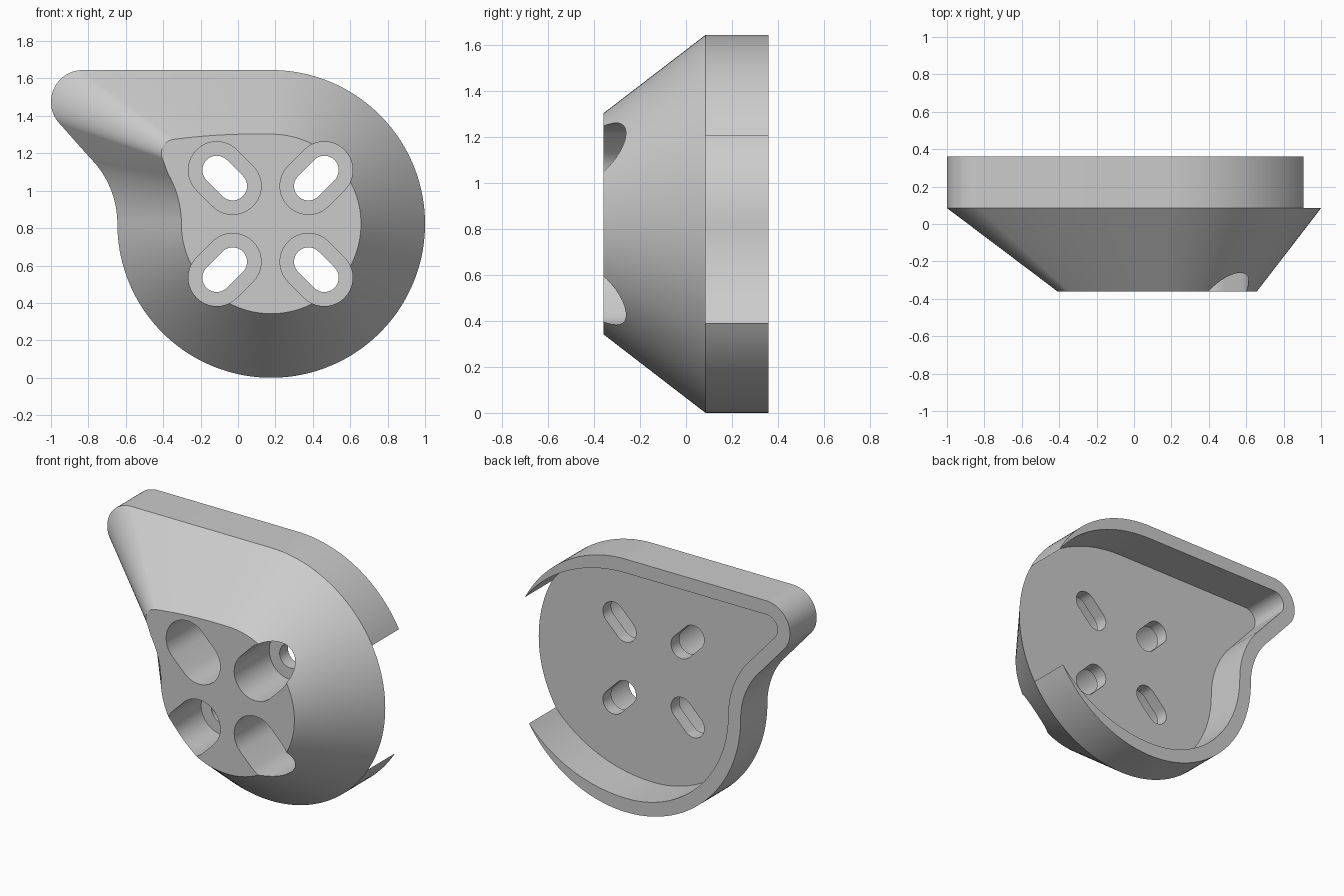
import bpy, bmesh, math
from math import cos, sin, radians

if "Cube" in bpy.data.objects:
    bpy.data.objects.remove(bpy.data.objects["Cube"])

CX, CZ, R = 0.1775, 0.8225, 0.8225      # main disc
Y_FRONT, Y_PLATE, Y_BACK = -0.36, 0.085, 0.36

grey = bpy.data.materials.new("plain_grey")
grey.diffuse_color = (0.6, 0.6, 0.6, 1)
grey.use_nodes = True
grey.node_tree.nodes["Principled BSDF"].inputs["Base Color"].default_value = grey.diffuse_color


def arc(cx, cz, r, a0, a1, n):
    """Points on an arc; r may be a function of the angle in degrees."""
    pts = []
    for i in range(n + 1):
        a = a0 + (a1 - a0) * i / n
        rr = r(a) if callable(r) else r
        pts.append((cx + rr * cos(radians(a)), cz + rr * sin(radians(a))))
    return pts


def bowed(p, q, bulge, n):
    """Interior points of a slightly bowed line from p to q."""
    return [(p[0] + (q[0] - p[0]) * t, p[1] + (q[1] - p[1]) * t + 4 * bulge * t * (1 - t))
            for t in [i / n for i in range(1, n)]]


def outline(r, tip, hollow_r, hollow_a, bulge):
    """Disc with a rounded pointed corner at upper left."""
    disc = arc(CX, CZ, r, 180, 450, 108)
    nose = arc(*tip, 24)
    hollow = arc(CX - r - hollow_r, CZ, hollow_r, hollow_a, 0, 20)
    return disc + bowed(disc[-1], nose[0], bulge, 16) + nose + hollow[:-1]


def make(name, bm):
    bmesh.ops.recalc_face_normals(bm, faces=bm.faces)
    me = bpy.data.meshes.new(name)
    bm.to_mesh(me)
    bm.free()
    me.materials.append(grey)
    ob = bpy.data.objects.new(name, me)
    bpy.context.collection.objects.link(ob)
    return ob


def loft(bm, rings):
    """Closed solid through (points, y) rings."""
    vs = [[bm.verts.new((x, y, z)) for x, z in pts] for pts, y in rings]
    n = len(vs[0])
    for a, b in zip(vs, vs[1:]):
        for i in range(n):
            j = (i + 1) % n
            bm.faces.new((a[i], a[j], b[j], b[i]))
    bm.faces.new(vs[0])
    bm.faces.new(vs[-1])


def smooth(ob):
    bpy.ops.object.select_all(action='DESELECT')
    ob.select_set(True)
    bpy.context.view_layer.objects.active = ob
    bpy.ops.object.shade_smooth_by_angle(angle=radians(30))


# Tapered body
big = outline(R, (-0.83, 1.475, 0.17, 90, 225), 0.5, 45, 0)
small = outline(0.48, (-0.335, 1.2, 0.075, 95, 205), 0.54, 30, 0.01)
bm = bmesh.new()
loft(bm, [(small, Y_FRONT), (big, Y_PLATE)])
body = make("tapered_body", bm)


# Four diagonal stepped slots
def slot(sx, sz, r):
    ang = math.degrees(math.atan2(sz, sx))
    ox, oz = 0.174, CZ
    return (arc(ox + sx * 0.2875, oz + sz * 0.2875, r, ang - 90, ang + 90, 20)
            + arc(ox + sx * 0.2025, oz + sz * 0.2025, r, ang + 90, ang + 270, 20))


bm = bmesh.new()
for sx in (-1, 1):
    for sz in (-1, 1):
        wide, thin = slot(sx, sz, 0.152), slot(sx, sz, 0.077)
        loft(bm, [(wide, -0.6), (wide, 0.0), (thin, 0.0), (thin, 0.3)])
cutter = make("slot_cutter", bm)
cutter.hide_render = True

mod = body.modifiers.new("slots", 'BOOLEAN')
mod.operation = 'DIFFERENCE'
mod.solver = 'EXACT'
mod.object = cutter
bpy.context.view_layer.objects.active = body
bpy.ops.object.modifier_apply(modifier=mod.name)
bpy.data.objects.remove(cutter, do_unlink=True)
smooth(body)

# Open rim behind the plate, thinning to an edge on both sides of the gap
T, A_UP, A_LOW = 0.09, 27.7, 328.3


def rim(d):
    def upper(a):
        return R - d * sin(radians(90 * (a - A_UP) / (90 - A_UP)))

    def lower(a):
        return R - d * sin(radians(90 * min(1, (A_LOW - a) / (A_LOW - 270))))
    return (arc(CX, CZ, upper, A_UP, 90, 30)
            + arc(-0.83, 1.475, 0.17 - d, 90, 225, 24)
            + arc(CX - R - 0.5, CZ, 0.5 + d, 45, 0, 20)
            + arc(CX, CZ, lower, 180, A_LOW, 60)[1:])


bm = bmesh.new()
rows = []
for (ox, oz), (ix, iz) in zip(rim(0), rim(T)):
    rows.append([bm.verts.new(c) for c in ((ox, Y_PLATE, oz), (ox, Y_BACK, oz),
                                           (ix, Y_BACK, iz), (ix, Y_PLATE, iz))])
for a, b in zip(rows, rows[1:]):
    for k in range(4):
        m = (k + 1) % 4
        bm.faces.new((a[k], a[m], b[m], b[k]))
bmesh.ops.remove_doubles(bm, verts=bm.verts, dist=1e-5)
smooth(make("back_rim", bm))
